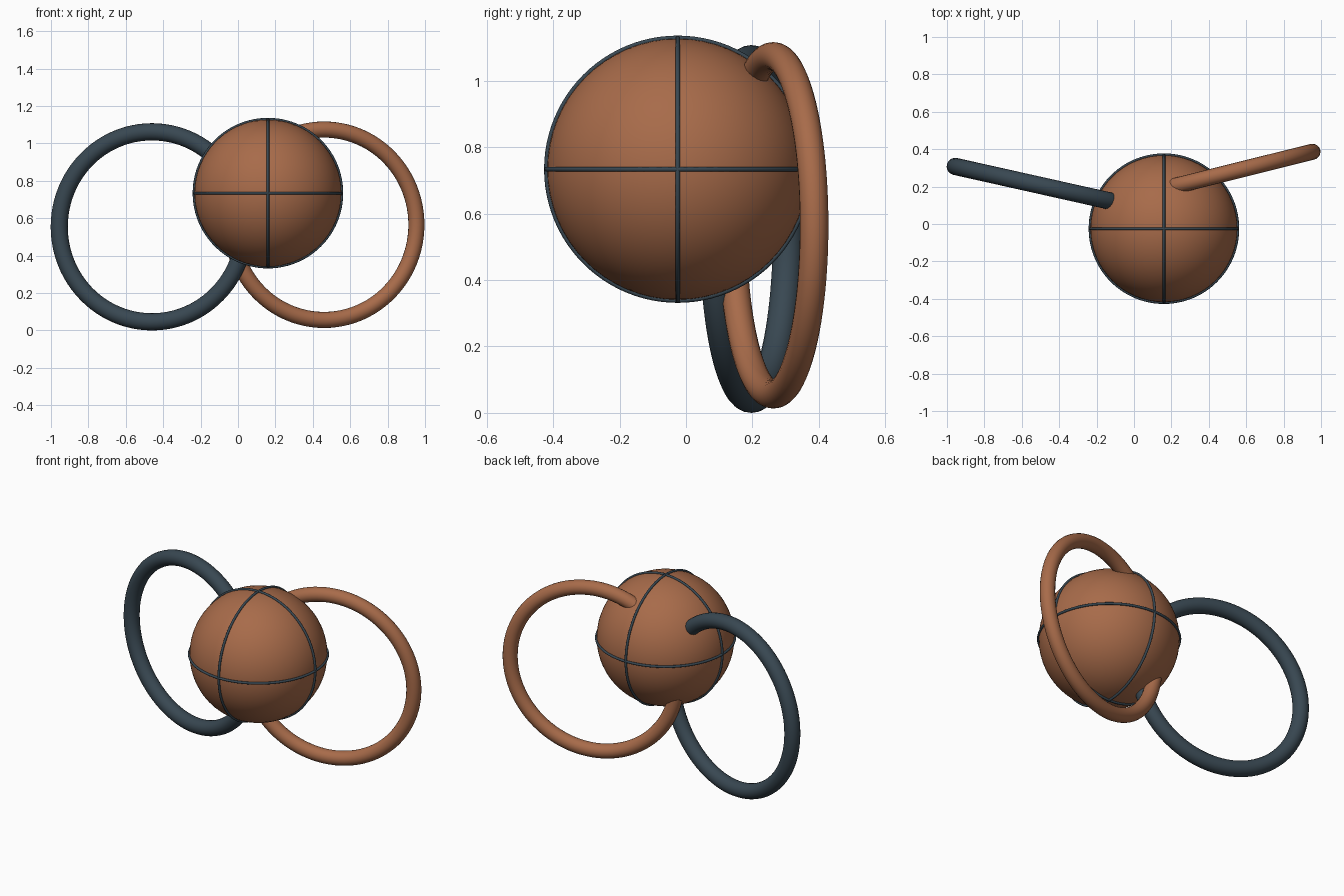
import bpy
import math

if "Cube" in bpy.data.objects:
    bpy.data.objects.remove(bpy.data.objects["Cube"])


def material(name, rgb):
    m = bpy.data.materials.new(name)
    m.diffuse_color = (*rgb, 1)
    m.use_nodes = True
    m.node_tree.nodes["Principled BSDF"].inputs["Base Color"].default_value = m.diffuse_color
    return m


brown = material("warm brown", (0.39, 0.147, 0.068))
slate = material("dark slate", (0.040, 0.064, 0.084))


def finish(name, mat):
    ob = bpy.context.object
    ob.name = name
    ob.data.materials.append(mat)
    bpy.ops.object.shade_smooth()


def ring(name, mat, center, rotation, major, minor, segments=96, sides=20):
    bpy.ops.mesh.primitive_torus_add(
        location=center, rotation=rotation, major_radius=major,
        minor_radius=minor, major_segments=segments, minor_segments=sides)
    finish(name, mat)


# Ball
CENTER = (0.16, -0.025, 0.734)
bpy.ops.mesh.primitive_uv_sphere_add(segments=64, ring_count=32,
                                     radius=0.393, location=CENTER)
finish("ball", brown)

# Three perpendicular seams around the ball
H = math.pi / 2
for name, rot in (("seam_level", (0, 0, 0)),
                  ("seam_front", (H, 0, 0)),
                  ("seam_side", (0, H, 0))):
    ring(name, slate, CENTER, rot, 0.395, 0.0075, 96, 10)

# Two large upright hoops running through the ball, angled backwards
ring("left_hoop", slate, (-0.46, 0.197, 0.554), (H, 0, math.radians(-12.6)),
     0.508, 0.046)
ring("right_hoop", brown, (0.46, 0.263, 0.565), (H, 0, math.radians(14)),
     0.509, 0.043)
